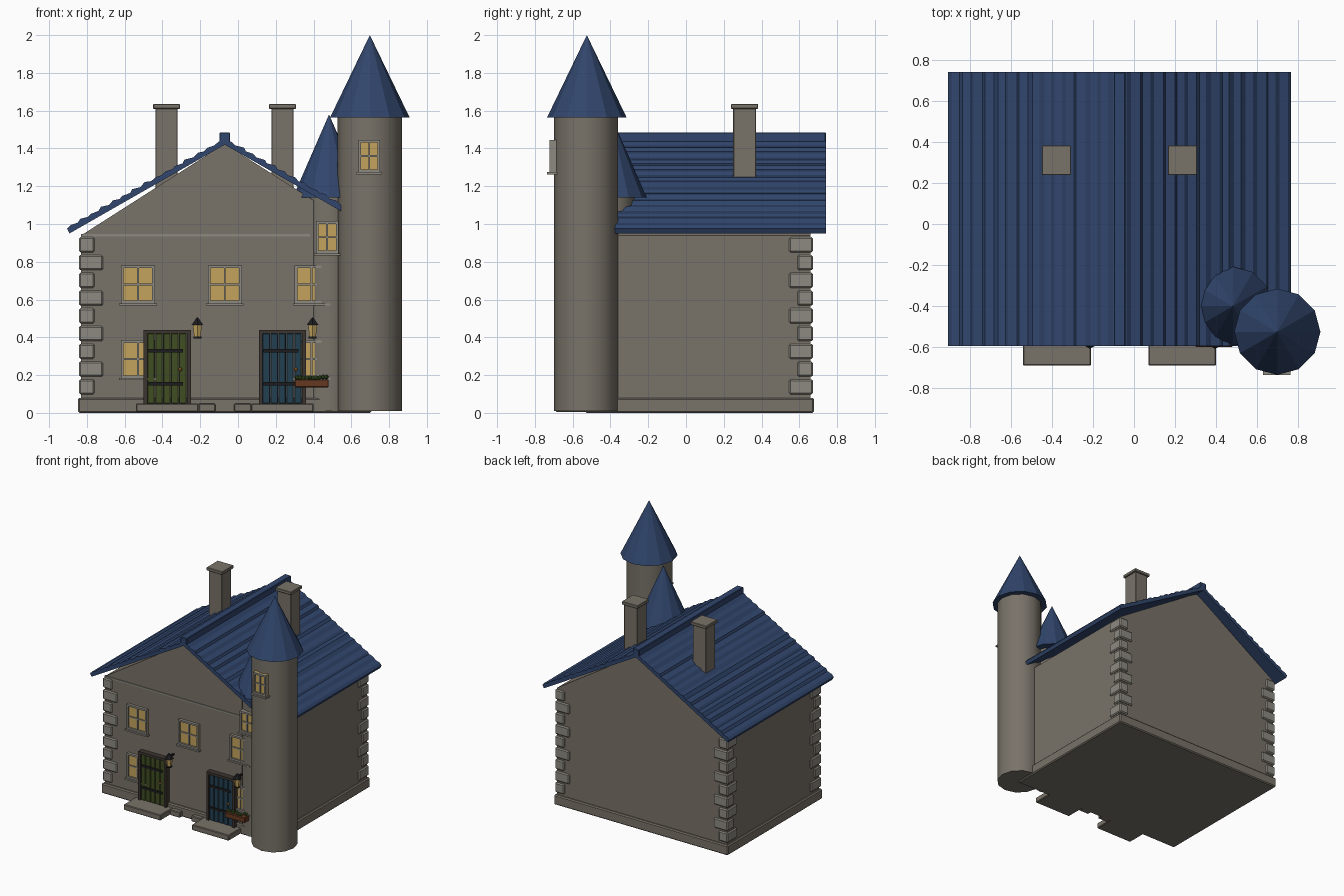
import bpy, bmesh, math, random
from mathutils import Matrix, Vector

if "Cube" in bpy.data.objects:
    bpy.data.objects.remove(bpy.data.objects["Cube"])

random.seed(4)

def material(name, col):
    m = bpy.data.materials.new(name)
    m.diffuse_color = (*col, 1)
    m.use_nodes = True
    m.node_tree.nodes["Principled BSDF"].inputs["Base Color"].default_value = m.diffuse_color
    return m

WALL = material("wall_stone", (0.19, 0.17, 0.14))
LIGHT = material("light_stone", (0.27, 0.255, 0.22))
BLUE = material("roof_blue", (0.03, 0.06, 0.15))
GLOW = material("lit_glass", (0.55, 0.37, 0.11))
DARK = material("dark_wood", (0.045, 0.035, 0.03))
IRON = material("iron", (0.012, 0.012, 0.014))
GREEN = material("green_paint", (0.05, 0.075, 0.016))
TEAL = material("teal_paint", (0.016, 0.05, 0.08))
CLAY = material("planter_clay", (0.13, 0.04, 0.015))
LEAF = material("leaves", (0.05, 0.11, 0.02))
BRASS = material("brass", (0.35, 0.16, 0.04))

def finish(name, bm, mat, bevel=0):
    bmesh.ops.recalc_face_normals(bm, faces=bm.faces)
    me = bpy.data.meshes.new(name)
    bm.to_mesh(me)
    bm.free()
    me.materials.append(mat)
    ob = bpy.data.objects.new(name, me)
    bpy.context.collection.objects.link(ob)
    if bevel:
        b = ob.modifiers.new("bevel", 'BEVEL')
        b.width, b.segments = bevel, 1
    return ob

# Boxes given as (x0, x1, y0, y1, z0, z1)
def boxes(name, items, mat, bevel=0):
    bm = bmesh.new()
    for x0, x1, y0, y1, z0, z1 in items:
        mid = Vector(((x0 + x1) / 2, (y0 + y1) / 2, (z0 + z1) / 2))
        bmesh.ops.create_cube(bm, size=1, matrix=Matrix.Translation(mid)
                              @ Matrix.Diagonal((x1 - x0, y1 - y0, z1 - z0, 1)))
    return finish(name, bm, mat, bevel)

# Profile in x,z extruded along y
def extrude(name, pts, y0, y1, mat):
    bm = bmesh.new()
    f = bm.faces.new([bm.verts.new((x, y0, z)) for x, z in pts])
    r = bmesh.ops.extrude_face_region(bm, geom=[f])
    bmesh.ops.translate(bm, vec=(0, y1 - y0, 0),
                        verts=[v for v in r['geom'] if isinstance(v, bmesh.types.BMVert)])
    return finish(name, bm, mat)

def cone(name, x, y, z0, z1, r0, r1, mat, sides=12, smooth=False):
    bm = bmesh.new()
    bmesh.ops.create_cone(bm, cap_ends=True, segments=sides, radius1=r0, radius2=r1,
                          depth=z1 - z0, matrix=Matrix.Translation((x, y, (z0 + z1) / 2)))
    bmesh.ops.remove_doubles(bm, verts=bm.verts, dist=1e-5)
    ob = finish(name, bm, mat)
    if smooth:
        bpy.ops.object.select_all(action='DESELECT')
        ob.select_set(True)
        bpy.context.view_layer.objects.active = ob
        bpy.ops.object.shade_smooth_by_angle(angle=math.radians(40))
    return ob

CX, L, R, F, B = -0.07, -0.83, 0.69, -0.515, 0.66

# House body with gables, plinth and trim line
extrude("house_walls", [(L, 0.01), (R, 0.01), (R, 0.94), (CX, 1.425), (L, 0.94)], F, B, WALL)
boxes("plinth", [(L - 0.017, R + 0.017, F - 0.02, B + 0.018, 0, 0.08)], WALL, 0.008)
boxes("gable_trim", [(L, 0.38, F - 0.006, F + 0.01, 0.935, 0.947)], LIGHT)

# Corner stones, alternating long and short on each face
stones = []
for cx, cy, sx, sy in ((L, F, 1, 1), (L, B, 1, -1), (R, B, -1, -1)):
    for i in range(9):
        z = 0.098 + i * 0.094
        lx, ly = (0.07, 0.115) if i % 2 == 0 else (0.115, 0.07)
        xs = sorted((cx - sx * 0.012, cx + sx * lx))
        ys = sorted((cy - sy * 0.012, cy + sy * ly))
        stones.append((*xs, *ys, z, z + 0.08))
boxes("corner_stones", stones, LIGHT, 0.008)

# Roof slopes: overlapping uneven rows
for side, label in ((-1, "left"), (1, "right")):
    run, fall, rows = 0.835, 0.472, 15
    top = []
    for i in range(rows):
        t0, t1 = i / rows, (i + 0.6 + random.uniform(-0.15, 0.15)) / rows
        for t, h in ((t0, 0), (t1, random.uniform(0.006, 0.014))):
            top.append((CX + side * (run * t + h * 0.5), 1.447 - fall * t + h * 0.87))
    top += [(CX + side * run, 1.447 - fall), (CX + side * (run - 0.013), 1.422 - fall)]
    extrude("roof_" + label, top + [(CX, 1.42)], -0.595, 0.74, BLUE)
boxes("ridge_cap", [(CX - 0.028, CX + 0.028, -0.595, 0.74, 1.432, 1.485)], BLUE, 0.004)

# Chimneys
for x, label in ((-0.378, "left"), (0.236, "right")):
    boxes("chimney_" + label, [(x - 0.059, x + 0.059, 0.25, 0.37, 1.1, 1.615),
                               (x - 0.071, x + 0.071, 0.238, 0.382, 1.61, 1.635)], WALL, 0.003)

# Towers
cone("tower", 0.698, -0.53, 0.01, 1.575, 0.17, 0.17, WALL, smooth=True)
cone("tower_roof", 0.698, -0.525, 1.565, 2.0, 0.21, 0, BLUE)
cone("turret", 0.482, -0.41, 0.01, 1.15, 0.138, 0.138, WALL, smooth=True)
cone("turret_roof", 0.482, -0.40, 1.14, 1.58, 0.192, 0, BLUE)

# Windows: glass, frame with cross bars, sill
def window(name, x, z, w, h, y):
    a, b, c, d, t = x - w / 2, x + w / 2, z - h / 2, z + h / 2, 0.014
    boxes(name + "_glass", [(a, b, y - 0.008, y + 0.02, c, d)], GLOW)
    boxes(name + "_frame", [(a, a + t, y - 0.022, y + 0.02, c, d), (b - t, b, y - 0.022, y + 0.02, c, d),
                            (a, b, y - 0.022, y + 0.02, d - t, d), (a, b, y - 0.022, y + 0.02, c, c + t),
                            (x - 0.005, x + 0.005, y - 0.016, y + 0.02, c, d),
                            (a, b, y - 0.016, y + 0.02, z - 0.005, z + 0.005)], LIGHT)
    boxes(name + "_sill", [(a - 0.01, b + 0.01, y - 0.035, y + 0.02, c - 0.012, c)], LIGHT)

for i, (x, z) in enumerate(((-0.53, 0.68), (CX, 0.68), (0.39, 0.68), (-0.53, 0.285), (0.39, 0.285))):
    window("window_%d" % i, x, z, 0.18, 0.2, F)
window("turret_window", 0.472, 0.93, 0.12, 0.17, -0.548)
window("tower_window", 0.695, 1.36, 0.115, 0.17, -0.7)

# Doors with frames, planks, straps, knob, step and lantern
for x, paint, label in ((-0.375, GREEN, "left"), (0.235, TEAL, "right")):
    boxes("door_frame_" + label, [(x - 0.125, x - 0.105, -0.56, F, 0.05, 0.44),
                                  (x + 0.105, x + 0.125, -0.56, F, 0.05, 0.44),
                                  (x - 0.125, x + 0.125, -0.56, F, 0.42, 0.44)], DARK)
    boxes("door_planks_" + label, [(x - 0.105 + i * 0.042, x - 0.066 + i * 0.042, -0.55, F, 0.05, 0.42)
                                   for i in range(5)], paint, 0.003)
    boxes("door_straps_" + label, [(x - 0.1, x + 0.085, -0.558, -0.54, z, z + 0.018)
                                   for z in (0.145, 0.32)], IRON)
    bm = bmesh.new()
    bmesh.ops.create_uvsphere(bm, u_segments=8, v_segments=6, radius=0.01,
                              matrix=Matrix.Translation((x + 0.07, -0.56, 0.23)))
    finish("door_knob_" + label, bm, BRASS)
    boxes("door_step_" + label, [(x - 0.165, x + 0.165, -0.69, F, 0.005, 0.05)], WALL, 0.005)
    lx, ly = x + 0.16, -0.572
    cone("lantern_glass_" + label, lx, ly, 0.405, 0.465, 0.02, 0.027, GLOW, 6)
    cone("lantern_cap_" + label, lx, ly, 0.465, 0.505, 0.036, 0.004, IRON, 6)
    cone("lantern_base_" + label, lx, ly, 0.395, 0.405, 0.024, 0.024, IRON, 6)
    boxes("lantern_bracket_" + label, [(lx - 0.006, lx + 0.006, ly, F, 0.47, 0.482)], IRON)
    px = (-0.165, 0.025)[label == "right"]
    boxes("side_stone_" + label, [(px - 0.045, px + 0.045, -0.57, F, 0.005, 0.05)], WALL, 0.005)

# Flower box under the right window
boxes("flower_box", [(0.3, 0.48, -0.6, -0.54, 0.135, 0.178)], CLAY, 0.004)
bm = bmesh.new()
for i in range(10):
    p = (0.312 + i * 0.0173, -0.57 + random.uniform(-0.015, 0.015), 0.182 + random.uniform(0, 0.008))
    bmesh.ops.create_icosphere(bm, subdivisions=1, radius=0.013, matrix=Matrix.Translation(p))
finish("flower_box_plants", bm, LEAF)
